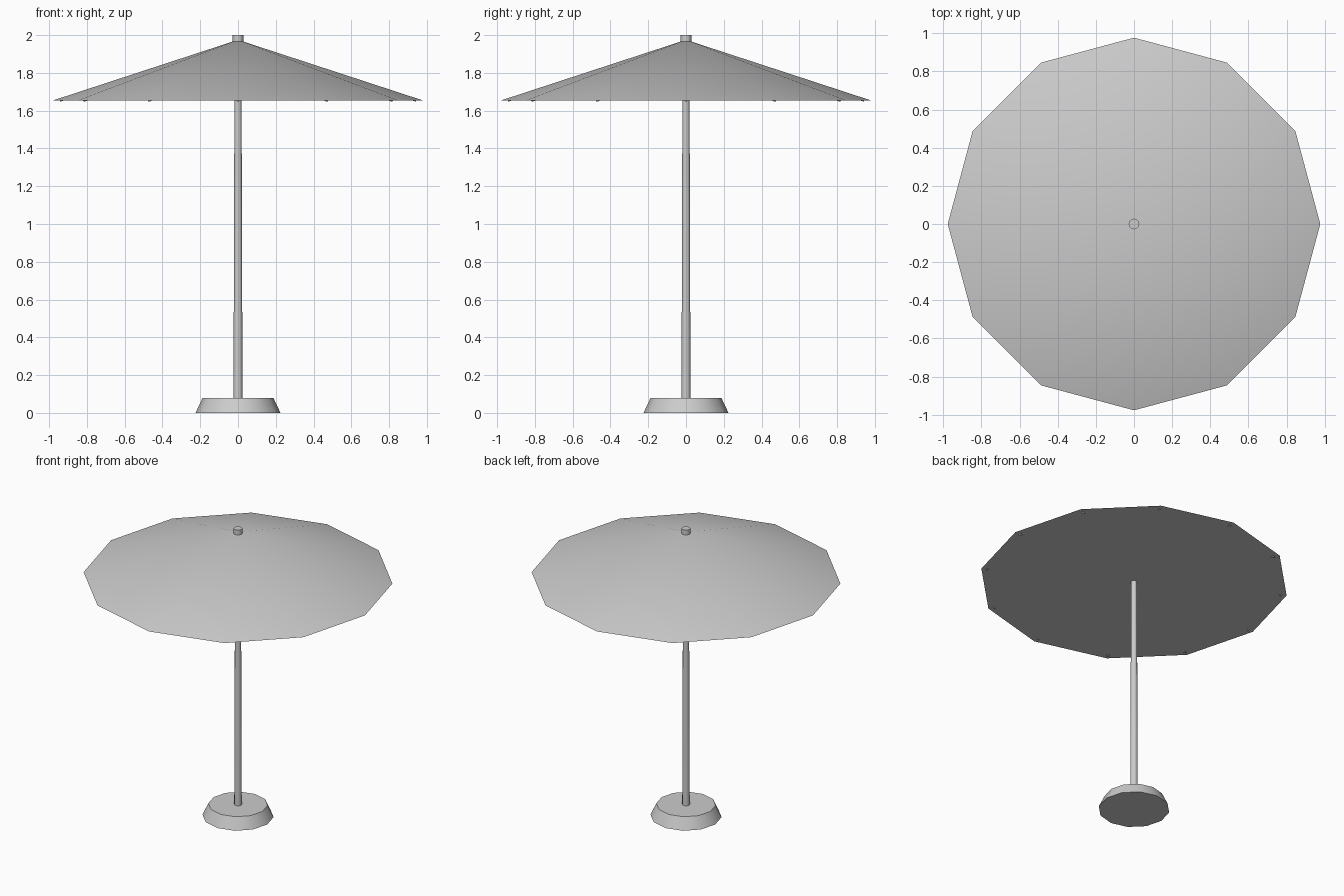
import bpy, math
from mathutils import Vector

if "Cube" in bpy.data.objects:
    bpy.data.objects.remove(bpy.data.objects["Cube"])

RIM_R, RIM_Z, APEX_Z = 0.977, 1.655, 1.975


def frustum(name, p0, p1, r0, r1, sides=12, turn=0.0):
    """Capped cone section from p0 to p1, with one corner on +x when upright."""
    p0, p1 = Vector(p0), Vector(p1)
    axis = p1 - p0
    bpy.ops.mesh.primitive_cone_add(vertices=sides, radius1=r0, radius2=r1,
                                    depth=axis.length, location=(p0 + p1) / 2)
    ob = bpy.context.object
    ob.name = name
    ob.rotation_euler = (0, axis.angle(Vector((0, 0, 1))), turn)
    bpy.ops.object.transform_apply(location=False, rotation=True, scale=False)
    bpy.ops.object.shade_smooth_by_angle(angle=math.radians(35))
    return ob


# weighted base and tapered pole
frustum("base", (0, 0, 0), (0, 0, 0.08), 0.225, 0.187)
frustum("pole", (0, 0, 0.06), (0, 0, 1.96), 0.024, 0.018)

# twelve-sided canopy with closed underside, and cap on top
frustum("canopy", (0, 0, RIM_Z), (0, 0, APEX_Z), RIM_R, 0)
frustum("top_cap", (0, 0, 1.955), (0, 0, 2.0), 0.028, 0.028)

# ribs under each canopy ridge, tips showing below the rim
slope = (APEX_Z - RIM_Z) / RIM_R
tip_r, tip_z = 0.943, 1.6555
root_r = 0.02
root_z = tip_z + (tip_r - root_r) * slope
for i in range(12):
    a = i * math.tau / 12
    c, s = math.cos(a), math.sin(a)
    frustum(f"rib_{i + 1}", (root_r * c, root_r * s, root_z),
            (tip_r * c, tip_r * s, tip_z), 0.0095, 0.0095, sides=6, turn=a)
